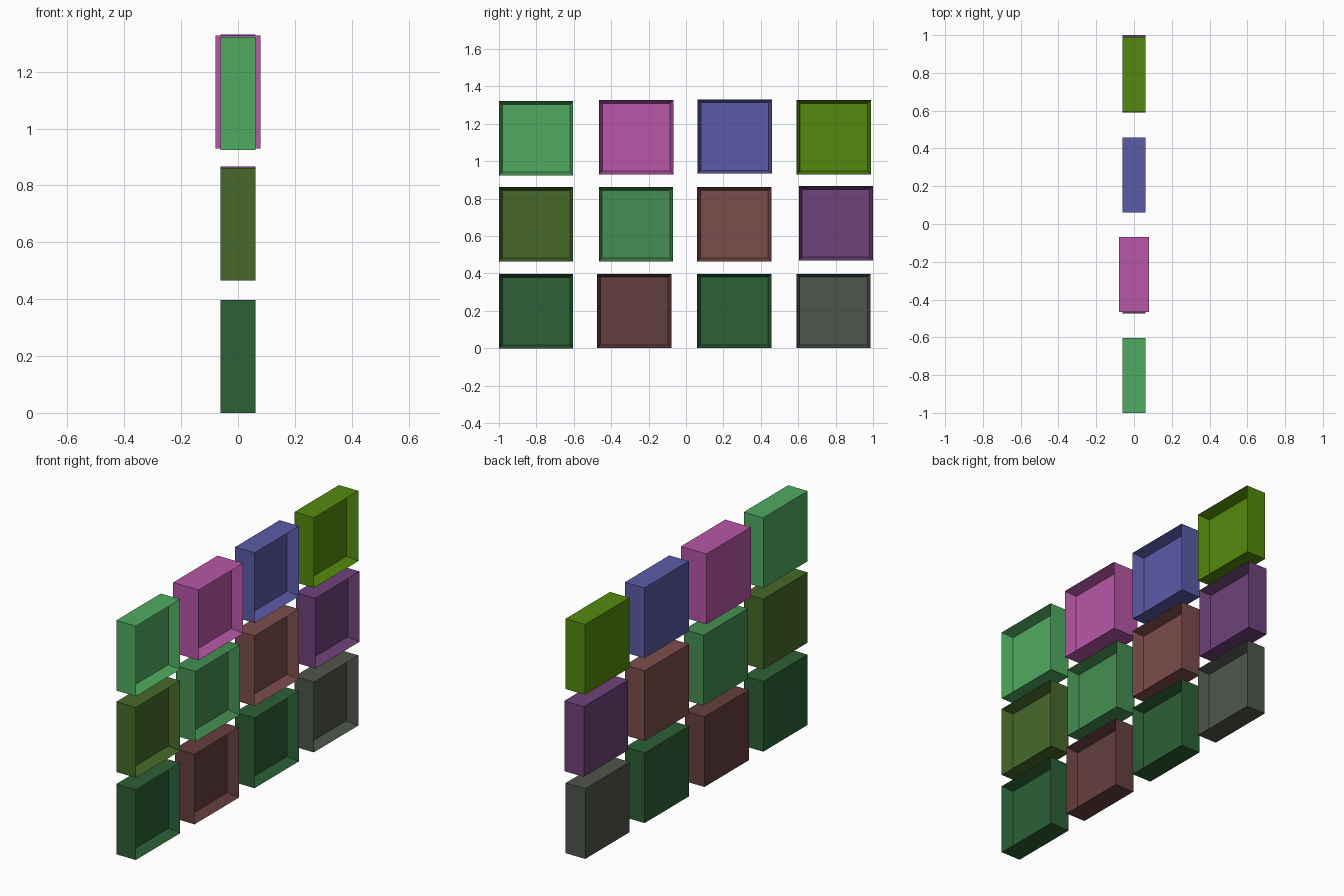
import bpy, bmesh

if "Cube" in bpy.data.objects:
    bpy.data.objects.remove(bpy.data.objects["Cube"])

SIZE = 0.397     # outer width and height of a tray
INSET = 0.025    # slope of the inner walls
DEPTH = 0.062    # recess depth


def linear(c):
    c /= 255
    return c / 12.92 if c <= 0.04045 else ((c + 0.055) / 1.055) ** 2.4


def tray(name, y, z, rgb, half=0.061):
    # solid box whose +x face is inset and pushed back, leaving sharp rims
    bm = bmesh.new()
    bmesh.ops.create_cube(bm, size=1)
    for v in bm.verts:
        v.co = (v.co.x * 2 * half, y + (v.co.y + 0.5) * SIZE, z + (v.co.z + 0.5) * SIZE)
    bm.normal_update()
    opening = [f for f in bm.faces if f.normal.x > 0.9]
    bmesh.ops.inset_region(bm, faces=opening, thickness=INSET, depth=0)
    for v in opening[0].verts:
        v.co.x -= DEPTH
    bmesh.ops.recalc_face_normals(bm, faces=bm.faces)
    mesh = bpy.data.meshes.new(name)
    bm.to_mesh(mesh)
    bm.free()
    mat = bpy.data.materials.new(name + "_paint")
    mat.diffuse_color = (*[linear(c) for c in rgb], 1)
    mat.use_nodes = True
    mat.node_tree.nodes["Principled BSDF"].inputs["Base Color"].default_value = mat.diffuse_color
    mesh.materials.append(mat)
    bpy.context.collection.objects.link(bpy.data.objects.new(name, mesh))


# rows of slightly misaligned trays: (y start, z start, colour)
rows = {
    "bottom": [(-1, 0, (44, 96, 54)), (-0.475, 0.001, (101, 63, 64)),
               (0.06, 0.001, (44, 96, 54)), (0.59, 0.001, (79, 85, 76))],
    "middle": [(-1, 0.465, (71, 105, 41)), (-0.466, 0.465, (69, 143, 82)),
               (0.06, 0.465, (124, 77, 75)), (0.603, 0.47, (111, 66, 122))],
    "top": [(-1, 0.925, (80, 171, 96)), (-0.465, 0.93, (184, 87, 168)),
            (0.062, 0.934, (91, 91, 168)), (0.592, 0.93, (84, 138, 13))],
}
for row, trays in rows.items():
    for i, (y, z, rgb) in enumerate(trays):
        half = 0.08 if (row, i) == ("top", 1) else 0.061
        tray(f"{row}_tray_{i + 1}", y, z, rgb, half)
